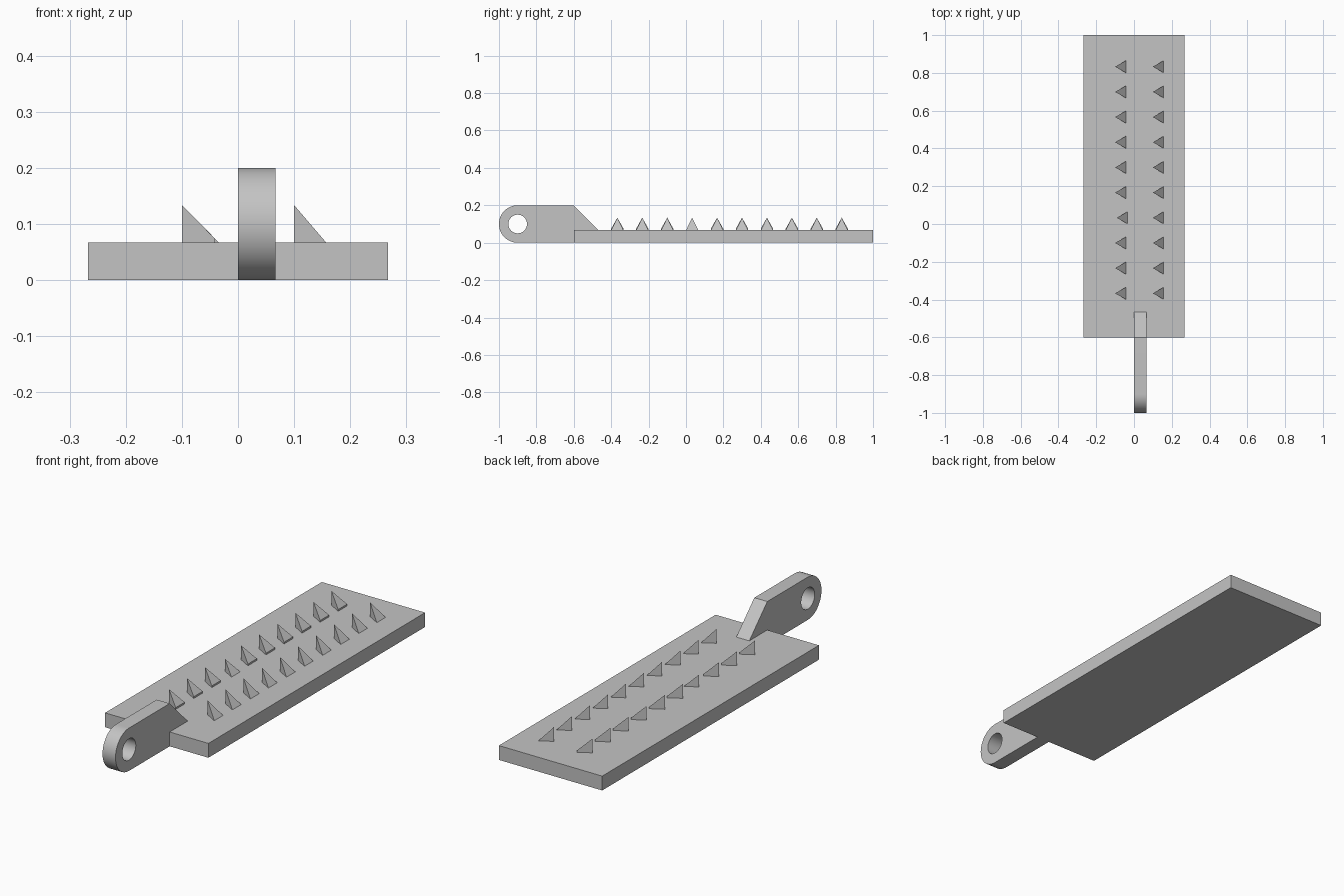
import bpy
import bmesh
from math import pi, sin, cos, radians
from mathutils import Vector

cube = bpy.data.objects.get("Cube")
if cube:
    bpy.data.objects.remove(cube, do_unlink=True)

grey = bpy.data.materials.new("plain grey")
grey.use_nodes = True
GREY = (0.55, 0.55, 0.55, 1)
grey.diffuse_color = GREY
grey.node_tree.nodes["Principled BSDF"].inputs["Base Color"].default_value = GREY

PLATE_TOP = 0.067


def prism(name, profile, direction):
    """Extrude a closed outline of points along a direction."""
    bm = bmesh.new()
    face = bm.faces.new([bm.verts.new(p) for p in profile])
    result = bmesh.ops.extrude_face_region(bm, geom=[face], use_keep_orig=True)
    moved = [v for v in result["geom"] if isinstance(v, bmesh.types.BMVert)]
    bmesh.ops.translate(bm, verts=moved, vec=direction)
    return finish(name, bm)


def finish(name, bm):
    bmesh.ops.recalc_face_normals(bm, faces=bm.faces[:])
    mesh = bpy.data.meshes.new(name)
    bm.to_mesh(mesh)
    bm.free()
    mesh.materials.append(grey)
    obj = bpy.data.objects.new(name, mesh)
    bpy.context.collection.objects.link(obj)
    return obj


def arc(x, y, z, radius, start, end, steps):
    """Points on an arc in the plane facing x."""
    angles = [start + (end - start) * i / steps for i in range(steps + 1)]
    return [(x, y + radius * cos(a), z + radius * sin(a)) for a in angles]


def tooth(bm, x, y, length, rim, drop):
    """Leaning spike: upright edge at x, sloping face towards +x."""
    top = PLATE_TOP + 0.0667 - drop
    foot = PLATE_TOP - 0.001
    apex = bm.verts.new((x, y, top))
    point = bm.verts.new((x, y, foot))
    low = [bm.verts.new((x + length, y + s * 0.033, foot)) for s in (-1, 1)]
    if rim:
        high = [bm.verts.new((x + length, y + s * 0.033, PLATE_TOP + rim)) for s in (-1, 1)]
        bm.faces.new((low[0], low[1], high[1], high[0]))
        sides = [(apex, point, low[i], high[i]) for i in (0, 1)]
    else:
        high = low
        sides = [(apex, point, low[i]) for i in (0, 1)]
    for side in sides:
        bm.faces.new(side)
    bm.faces.new((apex, high[0], high[1]))
    bm.faces.new((point, low[0], low[1]))


# Base plate
prism("base_plate", [(-0.267, -0.6, 0), (0.267, -0.6, 0), (0.267, 1, 0), (-0.267, 1, 0)],
      Vector((0, 0, PLATE_TOP)))

# Hinge tang with a rounded end and a sloped heel sunk into the plate
outline = arc(0, -0.9, 0.1, 0.1, pi / 2, 3 * pi / 2, 24)
outline += [(0, -0.6, 0), (0, -0.6, 0.03), (0, -0.467, 0.03),
            (0, -0.467, PLATE_TOP), (0, -0.6, 0.2)]
tang = prism("hinge_tang", outline, Vector((0.067, 0, 0)))

# Pin hole through the tang
cutter = prism("pin_hole_cutter", arc(-0.05, -0.9, 0.1, 0.05, 0, 2 * pi * 31 / 32, 31),
               Vector((0.2, 0, 0)))
cutter.hide_render = True
hole = tang.modifiers.new("pin_hole", 'BOOLEAN')
hole.operation = 'DIFFERENCE'
hole.solver = 'EXACT'
hole.object = cutter
bpy.ops.object.select_all(action='DESELECT')
bpy.context.view_layer.objects.active = tang
tang.select_set(True)
bpy.ops.object.modifier_apply(modifier="pin_hole")
bpy.data.objects.remove(cutter, do_unlink=True)
bpy.ops.object.shade_smooth_by_angle(angle=radians(30))

# Two rows of ten teeth; one tooth in the right row sits slightly lower
for name, x, rim in (("right_teeth", -0.1, 0.008), ("left_teeth", 0.1, 0)):
    bm = bmesh.new()
    for i in range(10):
        y = -0.367 + i * 0.1333
        if rim and i == 3:
            tooth(bm, x + 0.009, y, 0.058, 0, 0.009)
        else:
            tooth(bm, x, y, 0.058, rim, 0)
    finish(name, bm)
